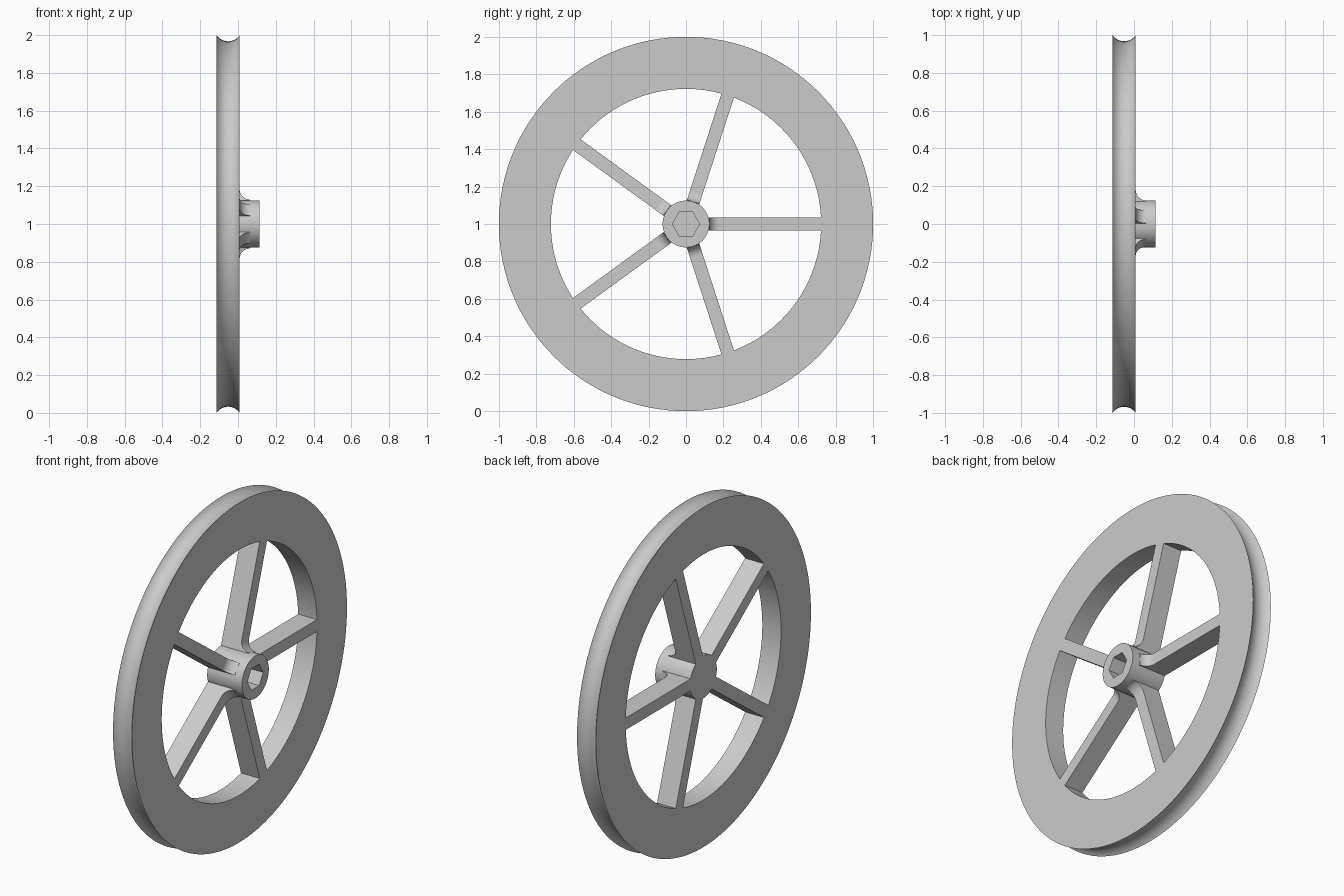
import bpy, bmesh
from math import pi, cos, sin, radians
from mathutils import Matrix

cube = bpy.data.objects.get("Cube")
if cube:
    bpy.data.objects.remove(cube, do_unlink=True)

BACK, FACE, HUB_END = -0.113, 0.009, 0.113   # positions along the axle
RIM_INNER, HUB_R, SPOKE_HALF, FILLET = 0.722, 0.125, 0.035, 0.055

grey = bpy.data.materials.new("plain grey")
grey.use_nodes = True
colour = (0.6, 0.6, 0.6, 1)
grey.diffuse_color = colour
grey.node_tree.nodes["Principled BSDF"].inputs["Base Color"].default_value = colour


def finish(name, bm):
    bmesh.ops.recalc_face_normals(bm, faces=bm.faces)
    mesh = bpy.data.meshes.new(name)
    bm.to_mesh(mesh)
    bm.free()
    mesh.materials.append(grey)
    obj = bpy.data.objects.new(name, mesh)
    obj.location.z = 1
    bpy.context.collection.objects.link(obj)
    bpy.ops.object.select_all(action="DESELECT")
    obj.select_set(True)
    bpy.context.view_layer.objects.active = obj
    bpy.ops.object.shade_smooth_by_angle(angle=radians(30))
    return obj


def ring(bm, x, radius, count):
    """Ring around the x axis; radius is a function of the angle."""
    angles = [2 * pi * i / count for i in range(count)]
    return [bm.verts.new((x, radius(a) * cos(a), radius(a) * sin(a))) for a in angles]


def skin(bm, a, b):
    n = len(a)
    for i in range(n):
        j = (i + 1) % n
        bm.faces.new((a[i], a[j], b[j], b[i]))


def circle(r):
    return lambda a: r


def hexagon(a):
    return 0.063 / cos(a % (pi / 3) - pi / 6)


# Rim with a concave groove round the outside
half, depth = (FACE - BACK) / 2, 0.033
arc_r = (half ** 2 + depth ** 2) / (2 * depth)
profile = [(BACK, RIM_INNER)]
for i in range(17):
    t = -half * cos(pi * i / 16)
    profile.append(((BACK + FACE) / 2 + t,
                    1 - depth + arc_r - (arc_r ** 2 - t ** 2) ** 0.5))
profile.append((FACE, RIM_INNER))
bm = bmesh.new()
rings = [ring(bm, x, circle(r), 128) for x, r in profile]
for k, loop in enumerate(rings):
    skin(bm, loop, rings[(k + 1) % len(rings)])
finish("rim", bm)

# Hub with a blind hexagonal socket
bm = bmesh.new()
rings = [ring(bm, x, r, 72) for x, r in (
    (BACK, circle(HUB_R)), (HUB_END, circle(HUB_R)),
    (HUB_END, hexagon), (-0.01, hexagon))]
for a, b in zip(rings, rings[1:]):
    skin(bm, a, b)
bm.faces.new(rings[0])
bm.faces.new(rings[-1])
finish("hub", bm)

# Five spokes, each curving up into the hub
outline = [(0.09, BACK), (RIM_INNER + 0.02, BACK), (RIM_INNER + 0.02, FACE)]
for i in range(13):
    a = pi / 2 * i / 12
    outline.append((HUB_R + FILLET * (1 - sin(a)), FACE + FILLET * (1 - cos(a))))
outline.append((0.09, FACE + FILLET))
for n in range(5):
    bm = bmesh.new()
    sides = [[bm.verts.new((x, r, w)) for r, x in outline]
             for w in (-SPOKE_HALF, SPOKE_HALF)]
    skin(bm, *sides)
    for side in sides:
        bm.faces.new(side)
    bmesh.ops.rotate(bm, verts=bm.verts, matrix=Matrix.Rotation(2 * pi * n / 5, 3, "X"))
    finish(f"spoke_{n + 1}", bm)
